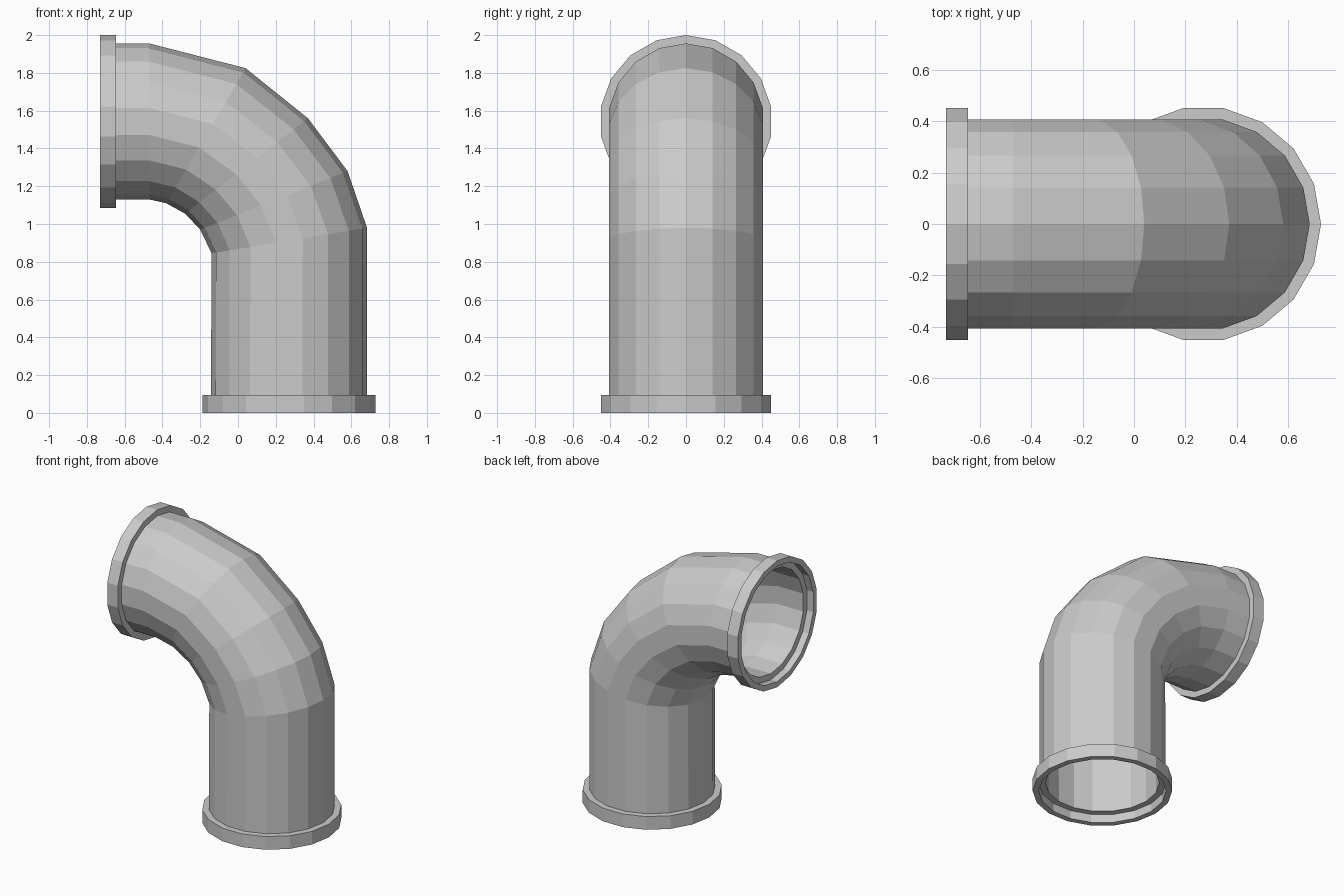
import bpy, bmesh, math
from mathutils import Vector

if "Cube" in bpy.data.objects:
    bpy.data.objects.remove(bpy.data.objects["Cube"])

SIDES = 18
R, RIM, WALL = 0.413, 0.457, 0.04   # pipe radius, collar radius, wall thickness
CX, CZ = 0.27, 1.543                # centre lines of the two straight ends

# Bend stations: inside-of-bend point and outside-of-bend point (x, z)
BEND = [((-0.14, 0.845), (0.683, 0.98)),
        ((-0.20, 0.97), (0.58, 1.28)),
        ((-0.28, 1.055), (0.37, 1.56)),
        ((-0.38, 1.11), (0.04, 1.825)),
        ((-0.47, 1.13), (-0.47, 1.956))]


def bottom(z, r):
    return ((CX - r, z), (CX + r, z), r)


def side(x, r):
    return ((x, CZ - r), (x, CZ + r), r)


def shrink(a, b, r):
    a, b = Vector(a), Vector(b)
    d = (b - a).normalized() * WALL
    return (a + d, b - d, r - WALL)


# Outer skin with a stepped collar at each end
outer = [bottom(0, RIM), bottom(0.095, RIM), bottom(0.095, R)]
outer += [(a, b, R) for a, b in BEND]
outer += [side(-0.645, R), side(-0.645, RIM), side(-0.73, RIM)]

# Inner skin follows the outer one, with recessed ledges inside the collars
inner = [bottom(0, RIM - WALL), bottom(0.06, RIM - WALL), bottom(0.06, R - WALL)]
inner += [shrink(a, b, R) for a, b in BEND]
inner += [side(-0.68, R - WALL), side(-0.68, RIM - WALL), side(-0.73, RIM - WALL)]


def loft(name, stations):
    """Join closed rings into a closed wall loop."""
    bm = bmesh.new()
    rings = []
    for a, b, r in stations:
        a, b = Vector((a[0], 0, a[1])), Vector((b[0], 0, b[1]))
        mid, half = (a + b) / 2, (b - a) / 2
        rings.append([bm.verts.new(mid + half * math.cos(t) + Vector((0, r * math.sin(t), 0)))
                      for t in (2 * math.pi * i / SIDES for i in range(SIDES))])
    for k, ring in enumerate(rings):
        nxt = rings[(k + 1) % len(rings)]
        for i in range(SIDES):
            j = (i + 1) % SIDES
            bm.faces.new((ring[i], ring[j], nxt[j], nxt[i]))
    bmesh.ops.recalc_face_normals(bm, faces=bm.faces)
    mesh = bpy.data.meshes.new(name)
    bm.to_mesh(mesh)
    bm.free()
    obj = bpy.data.objects.new(name, mesh)
    bpy.context.collection.objects.link(obj)
    return obj


loft("elbow_pipe", outer + inner[::-1])
